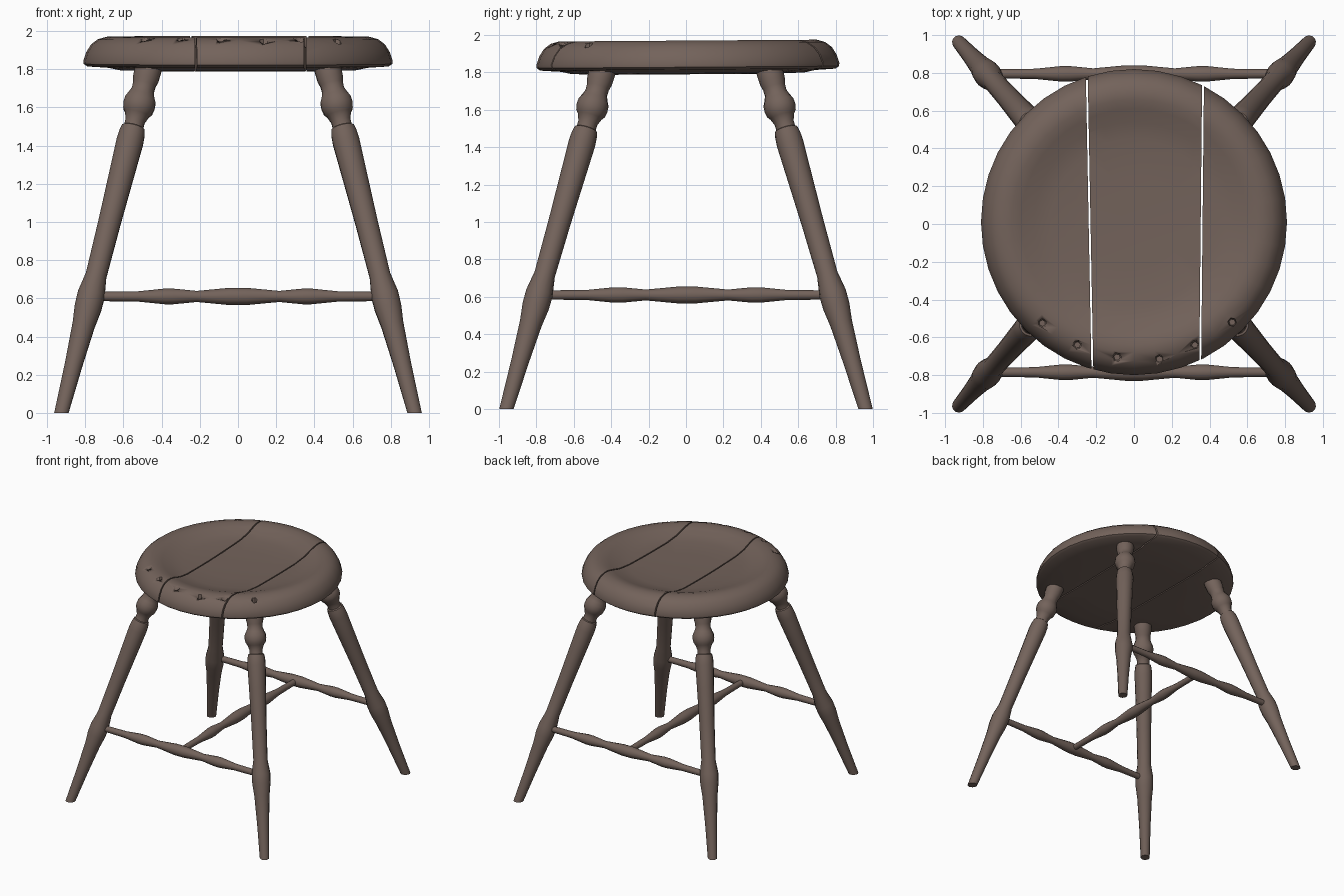
import bpy, bmesh, math
from mathutils import Vector, Matrix

if "Cube" in bpy.data.objects:
    bpy.data.objects.remove(bpy.data.objects["Cube"])

wood = bpy.data.materials.new("brown_wood")
wood.diffuse_color = (0.172, 0.124, 0.104, 1)
wood.use_nodes = True
wood.node_tree.nodes["Principled BSDF"].inputs["Base Color"].default_value = wood.diffuse_color


def finish(name, bm, angle=40):
    bmesh.ops.recalc_face_normals(bm, faces=bm.faces)
    me = bpy.data.meshes.new(name)
    bm.to_mesh(me)
    bm.free()
    ob = bpy.data.objects.new(name, me)
    bpy.context.collection.objects.link(ob)
    me.materials.append(wood)
    bpy.ops.object.select_all(action='DESELECT')
    bpy.context.view_layer.objects.active = ob
    ob.select_set(True)
    bpy.ops.object.shade_smooth_by_angle(angle=math.radians(angle))
    return ob


def turned(name, a, b, profile, sides=14, flat_foot=False):
    """Turned spindle from a to b; profile holds (fraction, radius)."""
    a, b = Vector(a), Vector(b)
    axis = b - a
    rot = axis.to_track_quat('Z', 'Y')
    bm = bmesh.new()
    rings = []
    for i, (f, r) in enumerate(profile):
        ring = []
        for k in range(sides):
            t = math.tau * k / sides
            p = a + axis * f + rot @ Vector((r * math.cos(t), r * math.sin(t), 0))
            if flat_foot and i == 0:
                p -= axis * (p.z / axis.z)
            ring.append(bm.verts.new(p))
        rings.append(ring)
    for lo, hi in zip(rings, rings[1:]):
        for k in range(sides):
            n = (k + 1) % sides
            bm.faces.new((lo[k], lo[n], hi[n], hi[k]))
    bm.faces.new(rings[0][::-1])
    bm.faces.new(rings[-1])
    return finish(name, bm)


# Splayed legs: (height, radius)
TOP = 1.83
LEG = [(0, .037), (.25, .047), (.46, .060), (.55, .072), (.62, .073), (.72, .056),
       (1.0, .060), (1.25, .067), (1.42, .072), (1.465, .069), (1.495, .062),
       (1.50, .052), (1.53, .052), (1.565, .066), (1.58, .079), (1.61, .085),
       (1.64, .083), (1.665, .070), (1.69, .060), (1.72, .061), (1.75, .069),
       (1.79, .071), (TOP, .071)]
for sx, nx in ((-1, "left"), (1, "right")):
    for sy, ny in ((-1, "front"), (1, "back")):
        turned(f"{ny}_{nx}_leg", (sx * .925, sy * .96, 0), (sx * .463, sy * .44, TOP),
               [(z / TOP, r) for z, r in LEG], flat_foot=True)

# H-shaped stretchers
half = [(0, .024), (.16, .027), (.25, .041), (.28, .041), (.36, .029), (.47, .045)]
bar = half + [(1 - f, r) for f, r in reversed(half)]
turned("front_stretcher", (-.77, -.785, .61), (.77, -.785, .61), bar, 12)
turned("back_stretcher", (-.77, .795, .61), (.77, .795, .61), bar, 12)
turned("middle_stretcher", (0, -.78, .61), (0, .79, .61), bar, 12)

# Dished round seat, split into three planks by two narrow gaps
SEAT = [(0, 1.79), (.40, 1.79), (.62, 1.795), (.68, 1.808), (.79, 1.815), (.808, 1.828),
        (.81, 1.845), (.795, 1.89), (.77, 1.93), (.735, 1.957), (.69, 1.970), (.65, 1.970),
        (.60, 1.957), (.53, 1.932), (.44, 1.917), (.25, 1.910), (0, 1.908)]


def seat_plank(name, cuts):
    bm = bmesh.new()
    vs = [bm.verts.new((r, 0, z)) for r, z in SEAT]
    es = [bm.edges.new(p) for p in zip(vs, vs[1:])]
    bmesh.ops.spin(bm, geom=vs + es, cent=(0, 0, 0), axis=(0, 0, 1),
                   angle=math.tau, steps=40)
    bmesh.ops.remove_doubles(bm, verts=bm.verts, dist=1e-4)
    bmesh.ops.translate(bm, verts=bm.verts, vec=(0, .01, 0))
    for co, no in cuts:
        res = bmesh.ops.bisect_plane(bm, geom=bm.verts[:] + bm.edges[:] + bm.faces[:],
                                     plane_co=co, plane_no=no, clear_outer=True)
        edges = [e for e in res['geom_cut'] if isinstance(e, bmesh.types.BMEdge)]
        bmesh.ops.triangle_fill(bm, edges=edges, use_beauty=True)
    for v in bm.verts:  # slight rise to the back
        v.co.z += .007 * v.co.y
    return finish(name, bm)


def seam(x, slope, side, gap=.005):
    n = Vector((1, -slope, 0)).normalized() * side
    return (Vector((x, 0, 0)) - n * gap, n)


planks = [
    seat_plank("left_seat_plank", [seam(-.235, -.019, 1)]),
    seat_plank("middle_seat_plank", [seam(-.235, -.019, -1), seam(.358, .01, 1)]),
    seat_plank("right_seat_plank", [seam(.358, .01, -1)]),
]

# Small empty peg holes along the front rim
bm = bmesh.new()
for i, (x, y) in enumerate([(-.485, -.525), (-.30, -.64), (-.09, -.705),
                            (.135, -.715), (.322, -.64), (.52, -.52)]):
    m = Matrix.Translation((x, y, 1.95)) @ Matrix.Rotation(i * .7, 4, 'Z')
    bmesh.ops.create_cone(bm, cap_ends=True, segments=6, radius1=.017, radius2=.03,
                          depth=.14, matrix=m)
cutter = finish("peg_hole_cutter", bm)
cutter.hide_render = True
cutter.hide_set(True)
for ob in planks:
    mod = ob.modifiers.new("peg_holes", 'BOOLEAN')
    mod.operation = 'DIFFERENCE'
    mod.solver = 'EXACT'
    mod.object = cutter
    ob.modifiers.move(len(ob.modifiers) - 1, 0)
